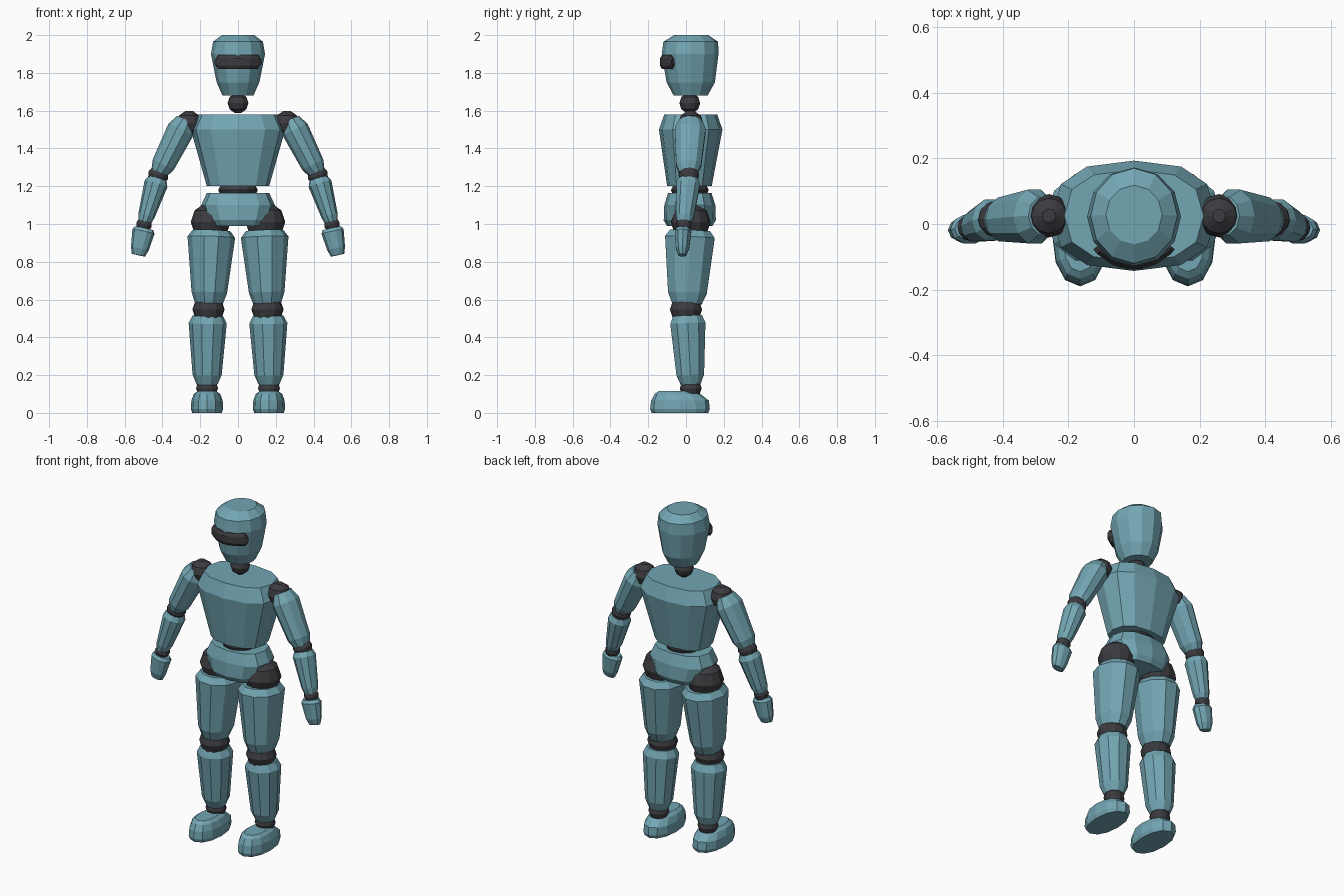
import bpy, bmesh
from math import sin, cos, radians, copysign, pi
from mathutils import Vector

cube = bpy.data.objects.get("Cube")
if cube:
    bpy.data.objects.remove(cube, do_unlink=True)


def material(name, colour):
    m = bpy.data.materials.new(name)
    m.use_nodes = True
    m.diffuse_color = (*colour, 1)
    m.node_tree.nodes["Principled BSDF"].inputs["Base Color"].default_value = (*colour, 1)
    return m


TEAL = material("teal_shell", (0.17, 0.38, 0.45))
DARK = material("dark_joint", (0.045, 0.045, 0.052))


def loft(name, rings, mat, side=1):
    """Skin a list of point rings, cap both ends, flat shaded."""
    bm = bmesh.new()
    loops = [[bm.verts.new((p[0] * side, p[1], p[2])) for p in ring] for ring in rings]
    for a, b in zip(loops, loops[1:]):
        for i in range(len(a)):
            j = (i + 1) % len(a)
            bm.faces.new((a[i], a[j], b[j], b[i]))
    bm.faces.new(loops[0])
    bm.faces.new(loops[-1])
    bmesh.ops.recalc_face_normals(bm, faces=bm.faces)
    mesh = bpy.data.meshes.new(name)
    bm.to_mesh(mesh)
    bm.free()
    mesh.materials.append(mat)
    ob = bpy.data.objects.new(name, mesh)
    bpy.context.collection.objects.link(ob)
    return ob


def ring(centre, rx, ry, sides, power=1.0, u=Vector((1, 0, 0)), v=Vector((0, 1, 0))):
    """Ellipse, squared off when power is below one."""
    def soft(t):
        return copysign(abs(t) ** power, t) if abs(t) > 1e-6 else 0
    angles = [2 * pi * i / sides for i in range(sides)]
    return [Vector(centre) + u * rx * soft(cos(a)) + v * ry * soft(sin(a)) for a in angles]


def stack(name, levels, mat, x=0, sides=12, power=1.0, side=1):
    """Horizontal rings given as (z, centre y, half width, half depth)."""
    loft(name, [ring((x, cy, z), rx, ry, sides, power) for z, cy, rx, ry in levels], mat, side)


def ball(name, centre, r, side=1, squash=1.0, axis=(0, 0, 1)):
    """Joint ball with flattened poles along the axis."""
    w = Vector(axis).normalized()
    v = Vector((0, 1, 0))
    v = (v - w * v.dot(w)).normalized()
    u = v.cross(w)
    rings = []
    for lat in range(-72, 73, 36):
        a = radians(lat)
        rings.append(ring(Vector(centre) + w * r * squash * sin(a),
                          r * cos(a), r * cos(a), 12, 1, u, v))
    loft(name, rings, DARK, side)


def limb(name, start, end, profile, side):
    """Tapered shell along start-end; profile rows are (t, half width, half depth)."""
    start, end = Vector(start), Vector(end)
    w = (end - start).normalized()
    v = Vector((0, 1, 0))
    v = (v - w * v.dot(w)).normalized()
    u = v.cross(w)
    loft(name, [ring(start.lerp(end, t), rx, ry, 10, 1, u, v) for t, rx, ry in profile],
         TEAL, side)


# Head, neck and trunk
stack("head", [(1.68, .025, .082, .09), (1.75, .025, .113, .128), (1.9, .022, .143, .15),
               (1.965, .025, .132, .145), (2.0, .028, .086, .09)], TEAL)
ball("neck_joint", (0, .02, 1.64), .055)
stack("chest", [(1.2, .018, .165, .118), (1.5, .025, .25, .168), (1.58, .025, .212, .14)],
      TEAL, power=.8)
stack("waist_joint", [(1.13, .02, .085, .08), (1.18, .02, .105, .1), (1.22, .02, .085, .08)], DARK)
stack("pelvis", [(.99, .02, .15, .12), (1.02, .02, .165, .138), (1.1, .02, .195, .135),
                 (1.165, .02, .165, .115)], TEAL, power=.8)

# Visor band wrapped round the face, with a shallow dip above the nose
visor = []
for angle in (-52, -45, -24, -8, 0, 8, 24, 45, 52):
    a = radians(angle)
    size = .45 if abs(angle) == 52 else 1
    half = .038 * size
    dip = .008 if angle == 0 else 0
    section = [(.115, half - dip), (.147, half - dip), (.158, half * .5),
               (.158, -half * .5), (.147, -half), (.115, -half)]
    visor.append([(r * sin(a), .02 - r * cos(a), 1.858 + h) for r, h in section])
loft("visor", visor, DARK)

for side, tag in ((1, "left"), (-1, "right")):
    # Arm
    ball(f"{tag}_shoulder_joint", (.259, .025, 1.535), .066, side)
    limb(f"{tag}_upper_arm", (.277, .025, 1.55), (.418, .012, 1.27),
         [(0, .05, .06), (.18, .073, .086), (.85, .062, .07), (1, .044, .052)], side)
    ball(f"{tag}_elbow_joint", (.422, .015, 1.258), .055, side, axis=(.4, 0, -1))
    limb(f"{tag}_forearm", (.426, .015, 1.24), (.495, -.01, 1.01),
         [(0, .05, .052), (.12, .063, .066), (.86, .044, .05), (1, .034, .04)], side)
    ball(f"{tag}_wrist_joint", (.497, -.01, .998), .042, side, axis=(.3, 0, -1))
    limb(f"{tag}_hand", (.497, -.015, .978), (.527, -.02, .835),
         [(0, .05, .035), (.12, .06, .046), (.75, .048, .037), (1, .036, .022)], side)

    # Leg
    ball(f"{tag}_hip_joint", (.145, .025, 1.01), .105, side)
    limb(f"{tag}_thigh", (.14, .022, .965), (.154, .005, .578),
         [(0, .1, .112), (.09, .126, .138), (.85, .094, .108), (1, .073, .082)], side)
    ball(f"{tag}_knee_joint", (.156, 0, .547), .085, side)
    limb(f"{tag}_shin", (.16, .008, .515), (.164, .025, .15),
         [(0, .08, .08), (.11, .101, .098), (.86, .077, .077), (1, .055, .055)], side)
    ball(f"{tag}_ankle_joint", (.164, .025, .13), .058, side)
    stack(f"{tag}_foot", [(0, -.032, .078, .15), (.02, -.032, .085, .158),
                          (.065, -.032, .083, .153), (.1, -.045, .07, .122),
                          (.115, -.055, .05, .09)], TEAL, x=.164, power=.9, side=side)
